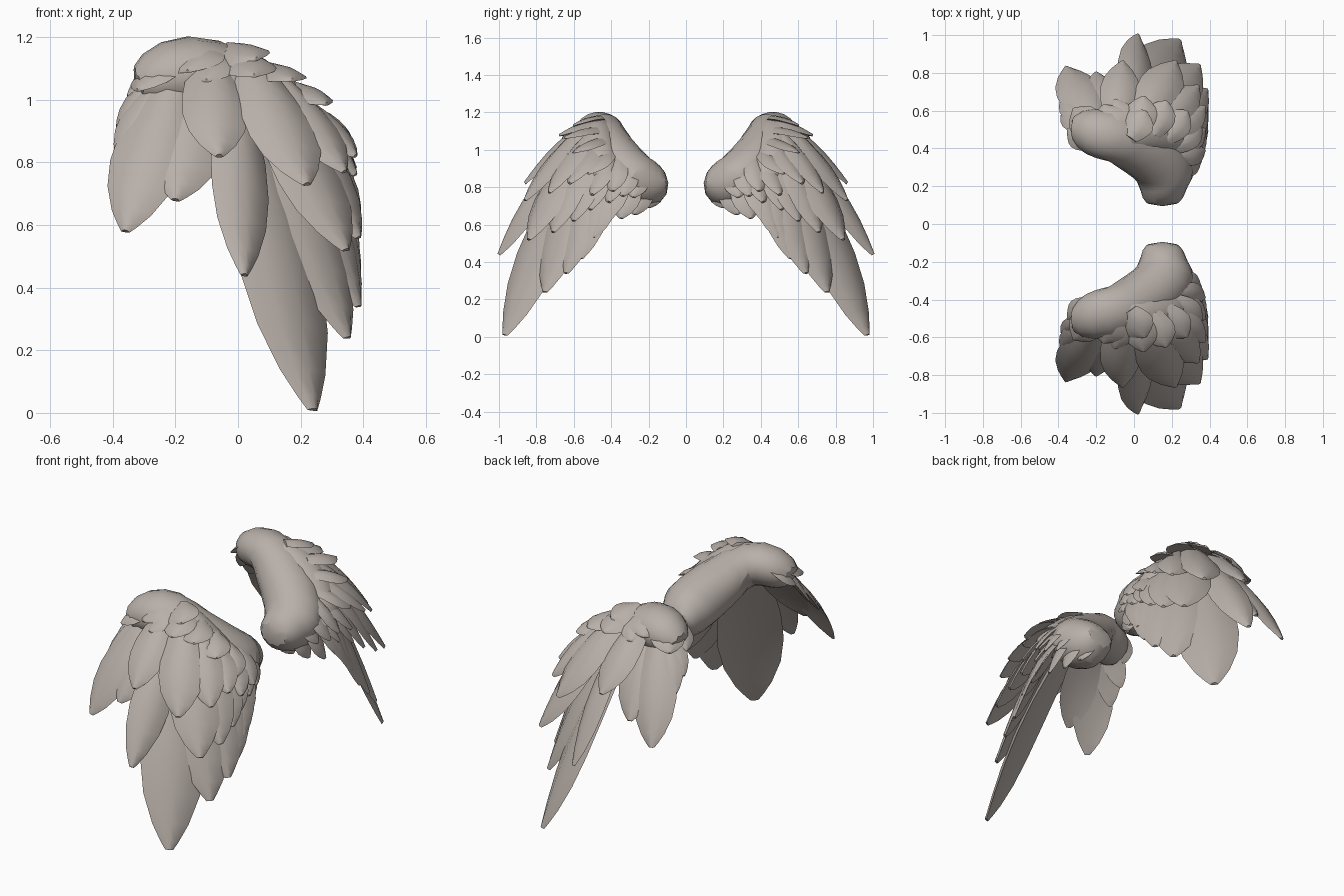
import bpy, bmesh, math
from mathutils import Vector as V

if "Cube" in bpy.data.objects:
    bpy.data.objects.remove(bpy.data.objects["Cube"])

grey = bpy.data.materials.new("warm_grey")
grey.diffuse_color = (0.48, 0.43, 0.395, 1)
grey.use_nodes = True
grey.node_tree.nodes["Principled BSDF"].inputs["Base Color"].default_value = grey.diffuse_color

DOME = (0.03, 0.25, 0.6)           # feathers face away from a centre point like this one
# (position along the feather, share of full width)
PROFILE = [(0, .55), (.2, .8), (.4, .97), (.58, 1), (.74, .86), (.88, .55), (.96, .28), (1, .12)]
# cross-section: (side, height)
SECTION = [(-1, 0), (-.55, .7), (0, 1), (.55, .7), (1, 0), (.5, -.5), (-.5, -.5)]


def skin(bm, rings):
    """Join rings of points into one closed shell."""
    rings = [[bm.verts.new(p) for p in r] for r in rings]
    n = len(rings[0])
    for a, b in zip(rings, rings[1:]):
        for i in range(n):
            j = (i + 1) % n
            bm.faces.new((a[i], a[j], b[j], b[i]))
    bm.faces.new(rings[0][::-1])
    bm.faces.new(rings[-1])


def finish(name, bm, subsurf=0):
    """Make the object, mirror it to the other wing and smooth it."""
    bmesh.ops.recalc_face_normals(bm, faces=bm.faces)
    me = bpy.data.meshes.new(name)
    bm.to_mesh(me)
    bm.free()
    ob = bpy.data.objects.new(name, me)
    bpy.context.collection.objects.link(ob)
    me.materials.append(grey)
    bpy.ops.object.select_all(action='DESELECT')
    ob.select_set(True)
    bpy.context.view_layer.objects.active = ob
    bpy.ops.object.shade_smooth_by_angle(angle=math.radians(50))
    if subsurf:
        m = ob.modifiers.new("smooth", 'SUBSURF')
        m.levels = m.render_levels = subsurf
    m = ob.modifiers.new("other_wing", 'MIRROR')
    m.use_axis = (False, True, False)
    m.use_mirror_merge = False


def feather(bm, base, tip, half, thick, bow, centre):
    base, tip = V(base), V(tip)
    axis = tip - base
    d = axis.normalized()
    n = (base + tip) / 2 - V(centre)
    n = (n - d * n.dot(d)).normalized()
    s = d.cross(n)
    rings = []
    for t, w in PROFILE:
        p = base + axis * t + n * (bow * axis.length * math.sin(math.pi * t))
        hw, th = half * w, thick * (1 - 0.7 * t)
        rings.append([p + s * (x * hw) + n * (y * th - 0.2 * hw * x * x) for x, y in SECTION])
    skin(bm, rings)


def along(points, t):
    """Point at fraction t of a polyline."""
    f = t * (len(points) - 1)
    i = min(int(f), len(points) - 2)
    return V(points[i]).lerp(V(points[i + 1]), f - i)


def row(name, n, bases, tips, halves, thick=0.026, bow=0.05, centre=DOME):
    """n feathers with bases and tips spread along two polylines."""
    bm = bmesh.new()
    for k in range(n):
        t = k / (n - 1)
        half = along([(h, 0, 0) for h in halves], t).x
        feather(bm, along(bases, t), along(tips, t), half, thick, bow, centre)
    finish(name, bm)


def limb(name, sections, sides=10):
    """Loft ellipses given as (centre, wide half-axis, thin radius)."""
    bm = bmesh.new()
    c = [V(s[0]) for s in sections]
    rings = []
    for i, (_, wide, thin) in enumerate(sections):
        tan = c[min(i + 1, len(c) - 1)] - c[max(i - 1, 0)]
        wide = V(wide)
        up = tan.cross(wide).normalized() * thin
        rings.append([c[i] + wide * math.cos(a) + up * math.sin(a)
                      for a in (2 * math.pi * k / sides for k in range(sides))])
    skin(bm, rings)
    finish(name, bm, 1)


# arm: root, elbow, wrist
limb("wing_arm", [
    ((.15, .09, .825), (.105, 0, 0), .06),
    ((.155, .18, .81), (.125, 0, 0), .15),
    ((.17, .28, .83), (.18, .02, -.03), .16),
    ((.06, .39, .975), (.20, .06, -.02), .13),
    ((-.09, .465, 1.10), (.06, .14, -.01), .135),
    ((-.23, .49, 1.085), (.03, .135, -.03), .125),
    ((-.335, .51, 1.035), (0, .08, -.01), .07)])

# ridge running back from the wrist
limb("wing_ridge", [
    ((-.18, .47, 1.09), (0, .08, 0), .09),
    ((-.02, .48, 1.09), (0, .11, -.02), .11),
    ((.12, .48, 1.01), (.02, .11, -.02), .09),
    ((.23, .44, .91), (.02, .10, 0), .08),
    ((.30, .40, .78), (.02, .08, 0), .06)])

# longest flight feathers form a flat sheet facing out and back
row("flight_feathers", 6,
    [(.0, .54, 1.02), (.08, .52, 1.0), (.14, .48, .97), (.18, .44, .95), (.2, .4, .92), (.2, .37, .9)],
    [(.24, .97, .01), (.35, .755, .24), (.385, .64, .34), (.385, .56, .42), (.38, .49, .53), (.37, .44, .6)],
    [.175, .15, .13, .115, .1, .09], 0.035, 0.03, (-.86, -.35, .4))

# separate feathers hanging from the wrist
row("wrist_feathers", 3,
    [(-.22, .5, 1.08), (-.2, .52, 1.08), (-.12, .5, 1.06)],
    [(-.385, .66, .82), (-.36, .83, .58), (-.2, .8, .68)],
    [.07, .12, .12], 0.032, 0.05, (-.17, .2, .65))

# second layer
row("long_coverts", 5,
    [(-.02, .57, 1.06), (.08, .56, 1.04), (.14, .53, 1.0), (.18, .48, .96), (.2, .44, .93)],
    [(.02, 1.0, .44), (.345, .84, .52), (.385, .71, .56), (.385, .6, .62), (.375, .51, .68)],
    [.105, .135, .115, .1, .085], 0.034, 0.04, (-.6, -.25, .5))

# third layer
row("middle_coverts", 7,
    [(-.22, .49, 1.1), (-.09, .52, 1.13), (.04, .54, 1.11), (.12, .52, 1.06),
     (.17, .48, 1.0), (.2, .42, .94), (.2, .36, .9)],
    [(-.385, .57, .9), (-.06, .86, .82), (.22, .86, .73), (.34, .73, .77),
     (.375, .62, .82), (.375, .5, .76), (.36, .41, .72)],
    [.06, .105, .12, .095, .085, .08, .07], 0.034, 0.05, (-.15, .1, .55))

# small feathers over the ridge
row("ridge_coverts", 6,
    [(-.06, .47, 1.14), (.04, .48, 1.13), (.13, .47, 1.07), (.2, .42, .99), (.22, .36, .91)],
    [(-.1, .66, 1.06), (.09, .68, 1.08), (.23, .63, 1.05), (.36, .55, .89), (.34, .4, .8)],
    [.085, .085, .08, .07], 0.028, 0.06)

# broad feathers capping the wrist
row("wrist_coverts", 4,
    [(-.22, .42, 1.13), (-.2, .47, 1.14), (-.12, .47, 1.165), (-.03, .46, 1.16)],
    [(-.35, .5, 1.01), (-.32, .61, 1.03), (-.16, .63, 1.09), (.06, .6, 1.13)],
    [.07, .09, .1, .09], 0.026, 0.05)

# short feathers hanging below the root
row("root_feathers", 4,
    [(.17, .19, .84), (.2, .27, .86), (.19, .34, .9)],
    [(.21, .2, .69), (.29, .31, .635), (.36, .42, .63)],
    [.075, .085, .085], 0.03, 0.06)
row("root_coverts", 4,
    [(.18, .2, .88), (.22, .28, .9), (.22, .36, .95)],
    [(.26, .22, .76), (.345, .31, .74), (.375, .39, .78)],
    [.06, .07, .07], 0.026, 0.07)
